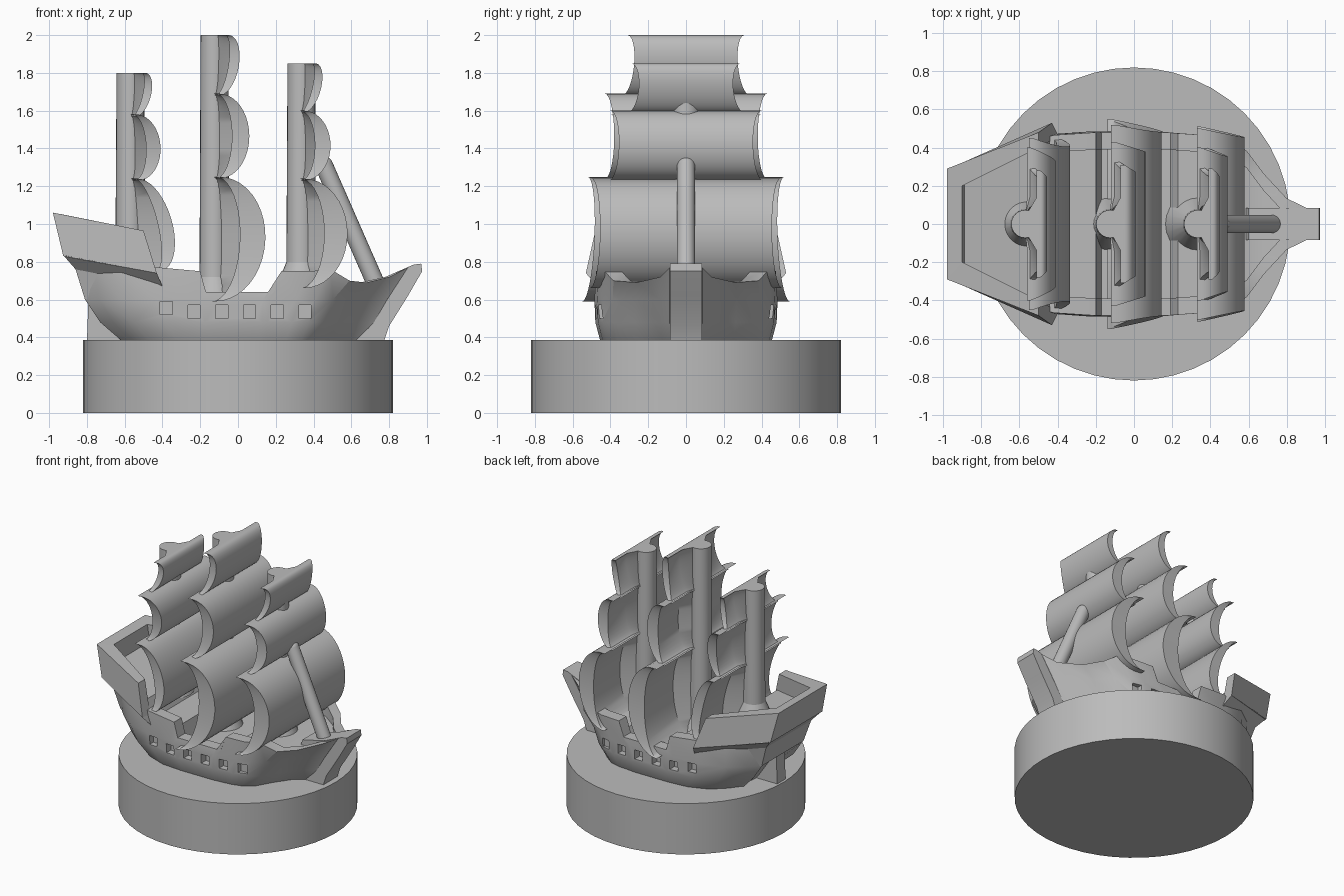
import bpy, bmesh, math
from mathutils import Vector

cube = bpy.data.objects.get("Cube")
if cube:
    bpy.data.objects.remove(cube)

grey = bpy.data.materials.new("plain_grey")
grey.use_nodes = True
grey.diffuse_color = (0.5, 0.5, 0.5, 1)
grey.node_tree.nodes["Principled BSDF"].inputs["Base Color"].default_value = (0.5, 0.5, 0.5, 1)


def finish(ob, angle=35):
    ob.data.materials.clear()
    ob.data.materials.append(grey)
    bpy.ops.object.select_all(action='DESELECT')
    ob.select_set(True)
    bpy.context.view_layer.objects.active = ob
    if angle:
        bpy.ops.object.shade_smooth_by_angle(angle=math.radians(angle))
    return ob


def loft(name, rings, angle=35):
    """Closed solid through equal-sized rings of points."""
    bm = bmesh.new()
    rows = [[bm.verts.new(p) for p in ring] for ring in rings]
    for a, b in zip(rows, rows[1:]):
        for i in range(len(a)):
            j = (i + 1) % len(a)
            bm.faces.new((a[i], a[j], b[j], b[i]))
    bm.faces.new(rows[0])
    bm.faces.new(rows[-1])
    bmesh.ops.recalc_face_normals(bm, faces=bm.faces)
    mesh = bpy.data.meshes.new(name)
    bm.to_mesh(mesh)
    bm.free()
    ob = bpy.data.objects.new(name, mesh)
    bpy.context.collection.objects.link(ob)
    return finish(ob, angle)


def plate(name, profile, half):
    """Side profile in x and z, given thickness along y."""
    return loft(name, [[(x, y, z) for x, z in profile] for y in (-half, half)])


def rod(name, start, end, r1, r2, sides=24):
    a, b = Vector(start), Vector(end)
    bpy.ops.mesh.primitive_cone_add(vertices=sides, radius1=r1, radius2=r2,
                                    depth=(b - a).length, location=(a + b) / 2)
    ob = bpy.context.object
    ob.name = name
    ob.rotation_euler = (b - a).to_track_quat('Z', 'Y').to_euler()
    return finish(ob)


# Round stand
rod("stand", (0, 0, 0), (0, 0, 0.385), 0.82, 0.82, 48)

# Hull: levels are (z, stern x, bow x, half width)
LEVELS = [(0.3, -0.55, 0.55, 0.40), (0.385, -0.62, 0.63, 0.455),
          (0.48, -0.73, 0.72, 0.48), (0.6, -0.81, 0.79, 0.485)]
# Stations are (x, fullness, rail height, deck height)
STATIONS = [(-0.83, 0.5, 0.72, 0.7), (-0.75, 0.66, 0.75, 0.7), (-0.62, 0.85, 0.76, 0.7),
            (-0.42, 0.97, 0.77, 0.7), (-0.2, 1, 0.75, 0.7), (-0.17, 1, 0.64, 0.58),
            (0.19, 1, 0.64, 0.58), (0.23, 0.99, 0.75, 0.66), (0.38, 0.97, 0.75, 0.66),
            (0.49, 0.92, 0.76, 0.66), (0.59, 0.8, 0.7, 0.64), (0.68, 0.55, 0.69, 0.64),
            (0.8, 0.28, 0.72, 0.68), (0.9, 0.18, 0.77, 0.72)]
rings = []
for x, full, rail, deck in STATIONS:
    t = (x + 0.83) / 1.73
    side = [(s + (b - s) * t, w * full, z) for z, s, b, w in LEVELS]
    w = 0.48 * full
    inner = max(w - 0.09, 0.02)
    side += [(x, w, rail), (x, inner, rail), (x, inner, deck)]
    rings.append(side + [(px, -py, pz) for px, py, pz in reversed(side)])
hull = loft("hull", rings, 30)

# Gun ports cut into both sides
for i in range(6):
    for s in (-1, 1):
        bpy.ops.mesh.primitive_cube_add(size=1, location=(-0.38 + i * 0.147, s * 0.475,
                                                          0.555 if i == 0 else 0.535))
        cutter = bpy.context.object
        cutter.scale = (0.065, 0.1, 0.07)
        cutter.hide_render = True
        bpy.context.view_layer.objects.active = hull
        mod = hull.modifiers.new("port", 'BOOLEAN')
        mod.operation = 'DIFFERENCE'
        mod.object = cutter
        bpy.ops.object.modifier_apply(modifier=mod.name)
        bpy.data.objects.remove(cutter)
finish(hull, 30)

# Stem and rudder
plate("stem", [(0.5, 0.37), (0.77, 0.37), (0.8, 0.46), (0.9, 0.62), (0.975, 0.75),
               (0.97, 0.79), (0.93, 0.785), (0.78, 0.72), (0.6, 0.68)], 0.085)
plate("rudder", [(-0.8, 0.37), (-0.5, 0.37), (-0.5, 0.65), (-0.79, 0.65)], 0.05)


# Stern castle: flared body, side walls and back wall
def quad(xr, wr, zr, xf, wf, zf):
    return [(xr, -wr, zr), (xr, wr, zr), (xf, wf, zf), (xf, -wf, zf)]


loft("castle_body", [quad(-0.81, 0.25, 0.6, -0.42, 0.44, 0.56),
                     quad(-0.86, 0.27, 0.76, -0.4, 0.47, 0.67),
                     quad(-0.925, 0.31, 0.835, -0.43, 0.53, 0.74),
                     quad(-0.93, 0.26, 0.92, -0.47, 0.44, 0.83)], 0)
rear = [(-0.925, 0.31, 0.83), (-0.98, 0.29, 1.06), (-0.9, 0.2, 1.045), (-0.88, 0.22, 0.82)]
front = [(-0.43, 0.53, 0.74), (-0.5, 0.48, 0.965), (-0.5, 0.4, 0.965), (-0.43, 0.44, 0.74)]
for name, s in (("left", 1), ("right", -1)):
    loft("castle_wall_" + name, [[(x, s * y, z) for x, y, z in ring]
                                 for ring in (rear, front)], 0)
loft("castle_back_wall", [rear, [(x, -y, z) for x, y, z in rear]], 0)


# Billowing sails, thickest where they join the mast
def sail(name, mast_x, low, high, bulge):
    """low and high are (x, half width, z); bulge is the foremost x."""
    steps, rings = 20, []
    for i in range(steps + 1):
        a = math.pi * i / steps
        s, t = math.sin(a), (1 - math.cos(a)) / 2
        x, w, z = (p + (q - p) * t for p, q in zip(low, high))
        w -= 0.05 * s
        out = x + (bulge - (low[0] + high[0]) / 2) * s
        back = out - 0.02 - 0.45 * (out - x)
        root = min(mast_x, back)
        rings.append([(out, -w, z), (out, w, z), (back, w, z), (back, 0.14, z),
                      (root, 0.04, z), (root, -0.04, z), (back, -0.14, z), (back, -w, z)])
    loft(name, rings, 40)


# Rigs are name, mast x, mast foot z, foot flare, then sail edges and bulges
RIGS = [("mizzen", -0.57, 0.7, 0.82,
         [(-0.42, 0.46, 0.75), (-0.53, 0.45, 1.24), (-0.54, 0.4, 1.58), (-0.49, 0.28, 1.8)],
         (-0.345, -0.41, -0.46)),
        ("main", -0.125, 0.5, 0.6,
         [(-0.12, 0.55, 0.59), (-0.1, 0.52, 1.25), (-0.1, 0.43, 1.69), (-0.05, 0.31, 2.0)],
         (0.145, 0.06, 0.005)),
        ("fore", 0.335, 0.6, 0.68,
         [(0.35, 0.51, 0.66), (0.35, 0.5, 1.24), (0.35, 0.4, 1.6), (0.41, 0.29, 1.85)],
         (0.58, 0.49, 0.44))]
for name, mx, foot, flare, edges, bulges in RIGS:
    rod(name + "_mast", (mx, 0, foot), (mx, 0, edges[-1][2]), 0.08, 0.073)
    rod(name + "_mast_foot", (mx, 0, flare - 0.1), (mx, 0, flare + 0.14), 0.17, 0.07)
    for i, bulge in enumerate(bulges):
        x, w, z = edges[i]
        low = (x, w - (0.09 if i else 0), z - (0.01 if i else 0))
        sail(f"{name}_sail_{i + 1}", mx, low, edges[i + 1], bulge)

# Bowsprit with rounded tip
rod("bowsprit", (0.74, 0, 0.66), (0.455, 0, 1.31), 0.048, 0.048)
bpy.ops.mesh.primitive_uv_sphere_add(segments=24, ring_count=12, radius=0.048,
                                     location=(0.455, 0, 1.31))
bpy.context.object.name = "bowsprit_tip"
finish(bpy.context.object)
